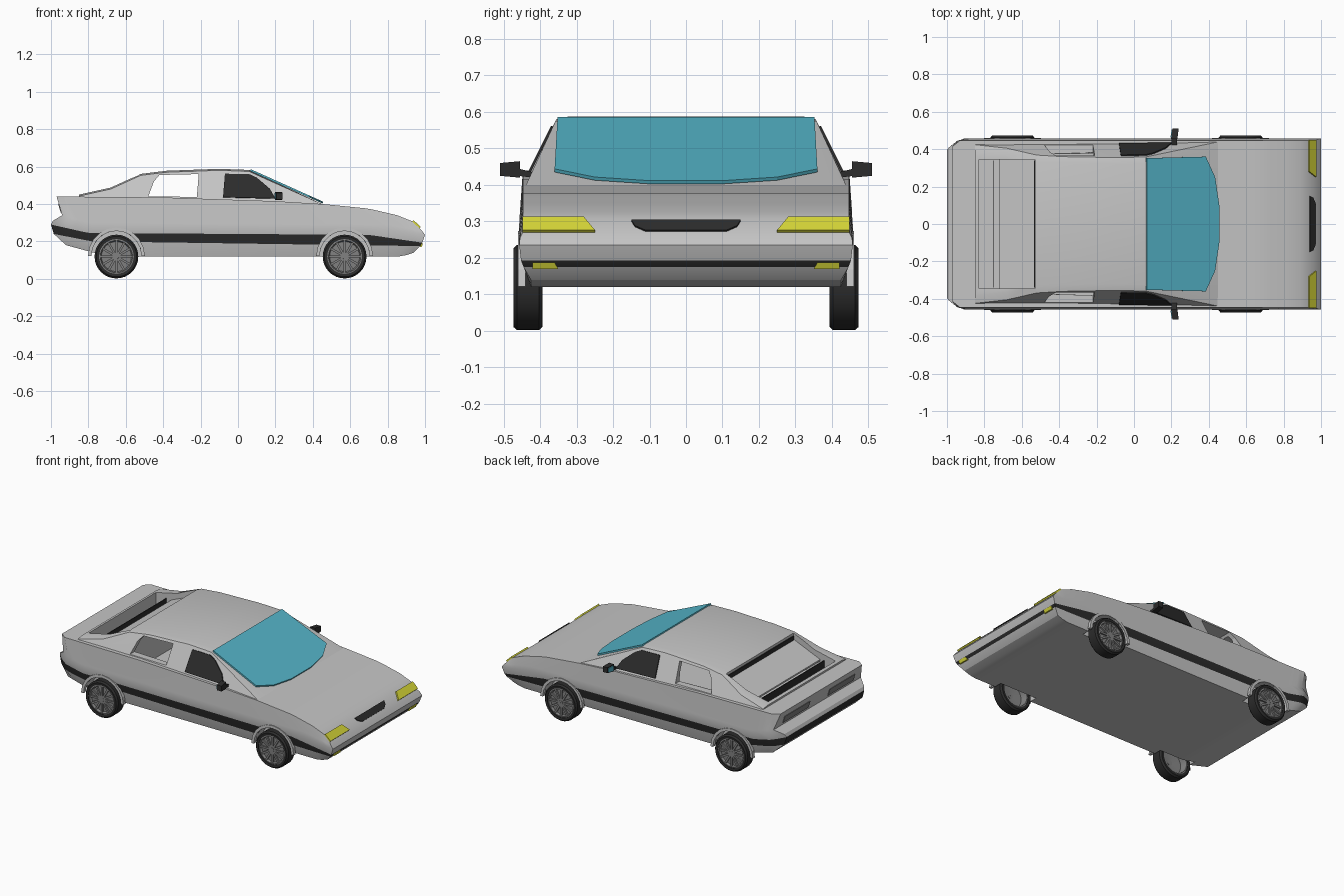
import bpy, bmesh, math
from mathutils import Vector, Matrix

cube = bpy.data.objects.get("Cube")
if cube:
    bpy.data.objects.remove(cube)


def material(name, r, g, b):
    mat = bpy.data.materials.new(name)
    mat.use_nodes = True
    mat.diffuse_color = (r, g, b, 1)
    mat.node_tree.nodes["Principled BSDF"].inputs["Base Color"].default_value = (r, g, b, 1)
    return mat


SILVER = material("silver paint", .56, .56, .56)
BLACK = material("black trim", .025, .025, .025)
GLASS = material("blue glass", .09, .46, .58)
YELLOW = material("yellow lamp", .68, .68, .04)
ALLOY = material("wheel grey", .22, .22, .22)


def make(name, verts, faces, *mats, rule=None):
    mesh = bpy.data.meshes.new(name)
    mesh.from_pydata([tuple(v) for v in verts], [], faces)
    bm = bmesh.new()
    bm.from_mesh(mesh)
    if rule:
        for face, index in zip(bm.faces, rule):
            face.material_index = index
    bmesh.ops.recalc_face_normals(bm, faces=bm.faces)
    bm.to_mesh(mesh)
    bm.free()
    for mat in mats:
        mesh.materials.append(mat)
    obj = bpy.data.objects.new(name, mesh)
    bpy.context.collection.objects.link(obj)
    return obj


def activate(obj):
    bpy.ops.object.select_all(action='DESELECT')
    obj.select_set(True)
    bpy.context.view_layer.objects.active = obj


def smooth(obj, angle=25):
    activate(obj)
    bpy.ops.object.shade_smooth_by_angle(angle=math.radians(angle))


def cut(obj, cutter):
    activate(obj)
    mod = obj.modifiers.new("cut", 'BOOLEAN')
    mod.operation, mod.solver, mod.object = 'DIFFERENCE', 'EXACT', cutter
    bpy.ops.object.modifier_apply(modifier=mod.name)


def plate(name, outline, push, mat):
    """Flat outline thickened along the push vector."""
    n = len(outline)
    base = [Vector(p) for p in outline]
    verts = base + [p + Vector(push) for p in base]
    faces = [range(n), range(n, 2 * n)]
    faces += [(i, (i + 1) % n, (i + 1) % n + n, i + n) for i in range(n)]
    return make(name, verts, [tuple(f) for f in faces], mat)


def box(name, low, high, mat):
    (a, b, c), (d, e, f) = low, high
    return plate(name, [(a, b, c), (d, b, c), (d, e, c), (a, e, c)], (0, 0, f - c), mat)


def mirrored(outline, side):
    return [(x, y * side, z) for x, y, z in outline]


def sample(curve, x):
    for (x0, z0), (x1, z1) in zip(curve, curve[1:]):
        if x <= x1:
            return z0 + (z1 - z0) * (x - x0) / (x1 - x0)
    return curve[-1][1]


# Lower body: lengthwise lines lofted into a closed shell
lines = [
    (.425, [(-.92, .18), (-.7, .12), (.88, .12), (.94, .14)]),
    (.445, [(-.985, .24), (-.78, .2), (.975, .175)]),
    (.452, [(-1, .29), (-.8, .245), (.7, .235), (.985, .193)]),
    (.457, [(-.99, .31), (-.8, .27), (.8, .26), (1, .235)]),
    (.455, [(-.94, .34), (-.8, .3), (.8, .29), (.985, .255)]),
    (.447, [(-.97, .44), (-.4, .435), (.2, .415), (.45, .4), (.7, .375),
            (.85, .34), (.93, .308), (.97, .27)]),
]
STEPS, N = 48, len(lines)
verts, faces, rule = [], [], []
for s in range(STEPS + 1):
    half = []
    for width, curve in lines:
        x0, x1 = curve[0][0], curve[-1][0]
        x = x0 + (x1 - x0) * s / STEPS
        half.append((x, width - max(0, -.93 - x) * .8, sample(curve, x)))
    verts += half + mirrored(half[::-1], -1)
ring = 2 * N
for s in range(STEPS):
    for k in range(ring):
        j = (k + 1) % ring
        faces.append((s * ring + k, s * ring + j, (s + 1) * ring + j, (s + 1) * ring + k))
        rule.append(int(k in (1, ring - 3)))
for start in (0, STEPS * ring):
    for k in range(N - 1):
        faces.append((start + k, start + k + 1, start + ring - 2 - k, start + ring - 1 - k))
        rule.append(int(k == 1))
body = make("lower_body", verts, faces, SILVER, BLACK, rule=rule)


# Cabin: side profile with walls leaning inwards
def lean(z):
    return min(.443, .445 - .5 * (z - .4))


def cabin_solid(name, profile, inset, crown):
    n = len(profile)
    verts = []
    for factor, side in ((1, 1), (.9, 1), (.9, -1), (1, -1)):
        for x, z in profile:
            lift = crown if factor < 1 and z > .39 else 0
            verts.append((x, side * factor * (lean(z) - inset), z + lift))
    faces = [tuple(range(n)), tuple(range(3 * n, 4 * n))]
    faces += [(r * n + i, r * n + (i + 1) % n, (r + 1) * n + (i + 1) % n, (r + 1) * n + i)
              for r in range(3) for i in range(n)]
    return make(name, verts, faces, SILVER)


cabin = cabin_solid("cabin", [(.47, .39), (.06, .574), (-.1, .58), (-.38, .57), (-.52, .553),
                              (-.68, .48), (-.85, .442), (-.85, .39)], 0, .008)

# Hollow interior, open quarter windows and rear opening
cavity = cabin_solid("cavity", [(.28, .3), (.28, .43), (.05, .545), (-.1, .555), (-.4, .548),
                                (-.5, .53), (-.5, .3)], .03, 0)
quarter = [(-.48, .44), (-.22, .438), (-.21, .56), (-.42, .555), (-.45, .52)]
quarter_cut = plate("quarter_cut", [(x, -.6, z) for x, z in quarter], (0, 1.2, 0), SILVER)
rear_cut = box("rear_cut", (-.83, -.345, .34), (-.53, .345, .7), SILVER)
cutters = [cavity, quarter_cut, rear_cut]
for cutter in cutters:
    cut(cabin, cutter)
    if cutter is not quarter_cut:
        cut(body, cutter)

# Wheel arch cut-outs
WHEELS = [(x, side) for x in (-.65, .57) for side in (1, -1)]
HUB, ARCH = .122, .135
for x, side in WHEELS:
    circle = [(x + ARCH * math.cos(a), side * .375, HUB + ARCH * math.sin(a))
              for a in (math.tau * i / 16 for i in range(16))]
    arch_cut = plate("arch_cut", circle, (0, side * .3, 0), SILVER)
    cut(body, arch_cut)
    cutters.append(arch_cut)
for cutter in cutters:
    bpy.data.objects.remove(cutter)
smooth(body)
smooth(cabin, 15)

# Rear deck inside the opening
plate("rear_deck_panel", [(-.53, -.345, .515), (-.53, .345, .515), (-.72, .345, .435),
                          (-.72, -.345, .435)], (0, 0, -.01), SILVER)
box("rear_vent_panel", (-.755, -.34, .37), (-.75, .34, .44), BLACK)
box("rear_upper_vent", (-.535, -.34, .51), (-.53, .34, .54), BLACK)

# Windscreen
outline = [(.065, .352), (.38, .36), (.43, .25), (.452, .1)]
outline += [(x, -y) for x, y in outline[::-1]]
plate("windscreen", [(x, y, .397 + (.465 - x) * .449) for x, y in outline],
      (.004, 0, .009), GLASS)


# Wheels
def lathe(name, profile, centre, mat, segments=32):
    n = len(profile)
    verts, faces = [], []
    for s in range(segments):
        a = math.tau * s / segments
        verts += [(r * math.cos(a), y, r * math.sin(a)) for r, y in profile]
        t = (s + 1) % segments
        faces += [(s * n + i, s * n + (i + 1) % n, t * n + (i + 1) % n, t * n + i)
                  for i in range(n)]
    obj = make(name, verts, faces, mat)
    obj.location = centre
    smooth(obj, 30)
    return obj


TYRE = [(.093, -.038), (.108, -.04), (.117, -.03), (.117, .03), (.108, .04), (.093, .038)]
RIM = [(.094, -.034), (.094, .034), (.086, .036), (.08, .022), (.004, .026),
       (.004, .018), (.08, .012), (.086, -.034)]
for x, side in WHEELS:
    label = ("front" if x > 0 else "rear") + ("_left" if side > 0 else "_right")
    centre = (x, side * .433, HUB - .003)
    lathe(label + "_tyre", TYRE, centre, BLACK)
    lathe(label + "_rim", [(r, y * side) for r, y in RIM], centre, ALLOY)
    lathe(label + "_hub", [(.001, side * .015), (.018, side * .015), (.014, side * .034),
                           (.001, side * .034)], centre, ALLOY, 16)
    spokes = bmesh.new()
    for i in range(12):
        turn = Matrix.Rotation(math.tau * i / 12, 4, 'Y')
        shape = Matrix.Translation((.05, side * .027, 0)) @ Matrix.Diagonal((.075, .012, .012, 1))
        bmesh.ops.create_cube(spokes, size=1, matrix=turn @ shape)
    obj = make(label + "_spokes", [], [], ALLOY)
    spokes.to_mesh(obj.data)
    spokes.free()
    obj.location = centre
    # Raised arch lip
    lip = [(x + r * math.cos(a), side * .44, HUB + r * math.sin(a))
           for r, order in ((.134, 1), (.152, -1))
           for a in [math.pi * i / 10 for i in range(11)][::order]]
    plate(label + "_arch_lip", lip, (0, side * .021, 0), SILVER)

# Paired details on both sides
door = [(-.08, .435), (.2, .428), (.17, .48), (.1, .54), (.06, .558), (-.07, .56)]
for side, label in ((1, "left_"), (-1, "right_")):
    plate(label + "door_window", [(x, side * (lean(z) - .002), z) for x, z in door],
          (0, side * .007, .002), BLACK)
    plate(label + "headlight", mirrored([(.932, .28, .306), (.932, .448, .306),
          (.97, .448, .27), (.97, .25, .27)], side), (.007, 0, .007), YELLOW)
    plate(label + "fog_light", mirrored([(.972, .35, .17), (.972, .42, .17),
          (.98, .42, .188), (.98, .36, .188)], side), (.009, 0, 0), YELLOW)
    plate(label + "tail_light", mirrored([(-.944, .1, .355), (-.944, .36, .355),
          (-.958, .36, .4), (-.958, .1, .4)], side), (-.004, 0, 0), ALLOY)
    plate(label + "mirror", mirrored([(.198, .455, .42), (.205, .51, .425), (.205, .51, .46),
          (.198, .455, .465)], side), (.034, 0, 0), BLACK)
    plate(label + "mirror_arm", mirrored([(.2, .42, .42), (.2, .46, .425), (.2, .46, .445),
          (.2, .42, .435)], side), (.03, 0, 0), BLACK)
    plate(label + "mirror_glass", mirrored([(.199, .462, .426), (.205, .505, .43),
          (.205, .505, .455), (.199, .462, .459)], side), (-.004, 0, 0), GLASS)

# Nose vent
plate("nose_vent", [(.938, -.15, .301), (.938, .15, .301), (.955, .14, .285), (.968, .11, .272),
                    (.968, -.11, .272), (.955, -.14, .285)], (.004, 0, .004), BLACK)
